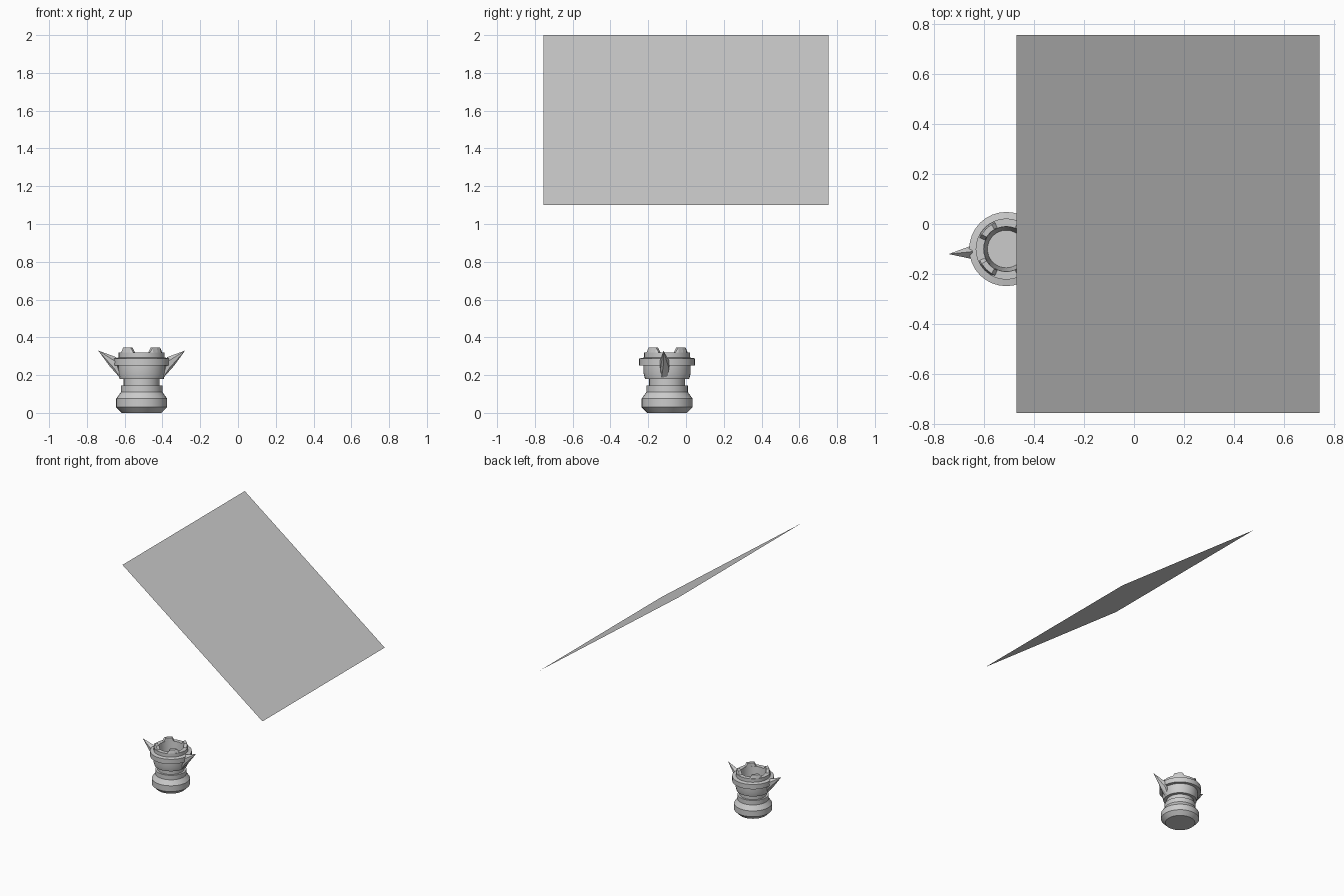
import bpy, bmesh
from math import sin, cos, pi, radians

if "Cube" in bpy.data.objects:
    bpy.data.objects.remove(bpy.data.objects["Cube"])

CX, CY = -0.51, -0.10   # axis of the cup


def finish(name, bm, smooth=None):
    me = bpy.data.meshes.new(name)
    bmesh.ops.recalc_face_normals(bm, faces=bm.faces)
    bm.to_mesh(me)
    bm.free()
    ob = bpy.data.objects.new(name, me)
    bpy.context.collection.objects.link(ob)
    if smooth:
        bpy.ops.object.select_all(action='DESELECT')
        ob.select_set(True)
        bpy.context.view_layer.objects.active = ob
        bpy.ops.object.shade_smooth_by_angle(angle=radians(smooth))
    return ob


# slanted panel, high on the left and low on the right
bm = bmesh.new()
corners = [(-0.47, -0.755, 2.0), (0.74, -0.755, 1.1), (0.74, 0.755, 1.1), (-0.47, 0.755, 2.0)]
bm.faces.new([bm.verts.new(c) for c in corners])
me = bpy.data.meshes.new("slanted_panel")
bm.to_mesh(me)
bm.free()
bpy.context.collection.objects.link(bpy.data.objects.new("slanted_panel", me))

# cup body: revolved profile (radius, height), outside then inside
profile = [(0.105, 0), (0.135, 0.03), (0.135, 0.075), (0.11, 0.11), (0.11, 0.145),
           (0.095, 0.145), (0.095, 0.18), (0.117, 0.18), (0.125, 0.21), (0.125, 0.25),
           (0.148, 0.25), (0.148, 0.288), (0.122, 0.293), (0.122, 0.32),
           (0.09, 0.32), (0.075, 0.12)]
N = 32
bm = bmesh.new()
rings = [[bm.verts.new((CX + r * cos(2 * pi * i / N), CY + r * sin(2 * pi * i / N), z))
          for i in range(N)] for r, z in profile]
for a, b in zip(rings, rings[1:]):
    for i in range(N):
        j = (i + 1) % N
        bm.faces.new((a[i], a[j], b[j], b[i]))
bm.faces.new(rings[0])
bm.faces.new(rings[-1])
finish("cup_body", bm, 25)

# four rim teeth with sloping ends
for k in range(4):
    bm = bmesh.new()
    sections = []
    for d, z in ((-22, 0.321), (-14, 0.345), (0, 0.345), (14, 0.345), (22, 0.321)):
        t = radians(45 + 90 * k + d)
        sections.append([bm.verts.new((CX + r * cos(t), CY + r * sin(t), h))
                         for r, h in ((0.09, 0.315), (0.121, 0.315), (0.114, z), (0.092, z))])
    for a, b in zip(sections, sections[1:]):
        for i in range(4):
            j = (i + 1) % 4
            bm.faces.new((a[i], a[j], b[j], b[i]))
    bm.faces.new(sections[0])
    bm.faces.new(sections[-1])
    finish(f"rim_tooth_{k + 1}", bm)

# pointed ears, mirrored left and right: (outward, y, z)
ear = [(0.23, -0.12, 0.33), (0.135, -0.085, 0.27), (0.135, -0.14, 0.27),
       (0.135, -0.11, 0.295), (0.172, -0.12, 0.25), (0.145, -0.09, 0.235),
       (0.145, -0.135, 0.235), (0.11, -0.10, 0.18), (0.11, -0.13, 0.18)]
for name, s in (("left_ear", -1), ("right_ear", 1)):
    bm = bmesh.new()
    for x, y, z in ear:
        bm.verts.new((CX + s * x, y, z))
    bmesh.ops.convex_hull(bm, input=bm.verts)
    finish(name, bm)
